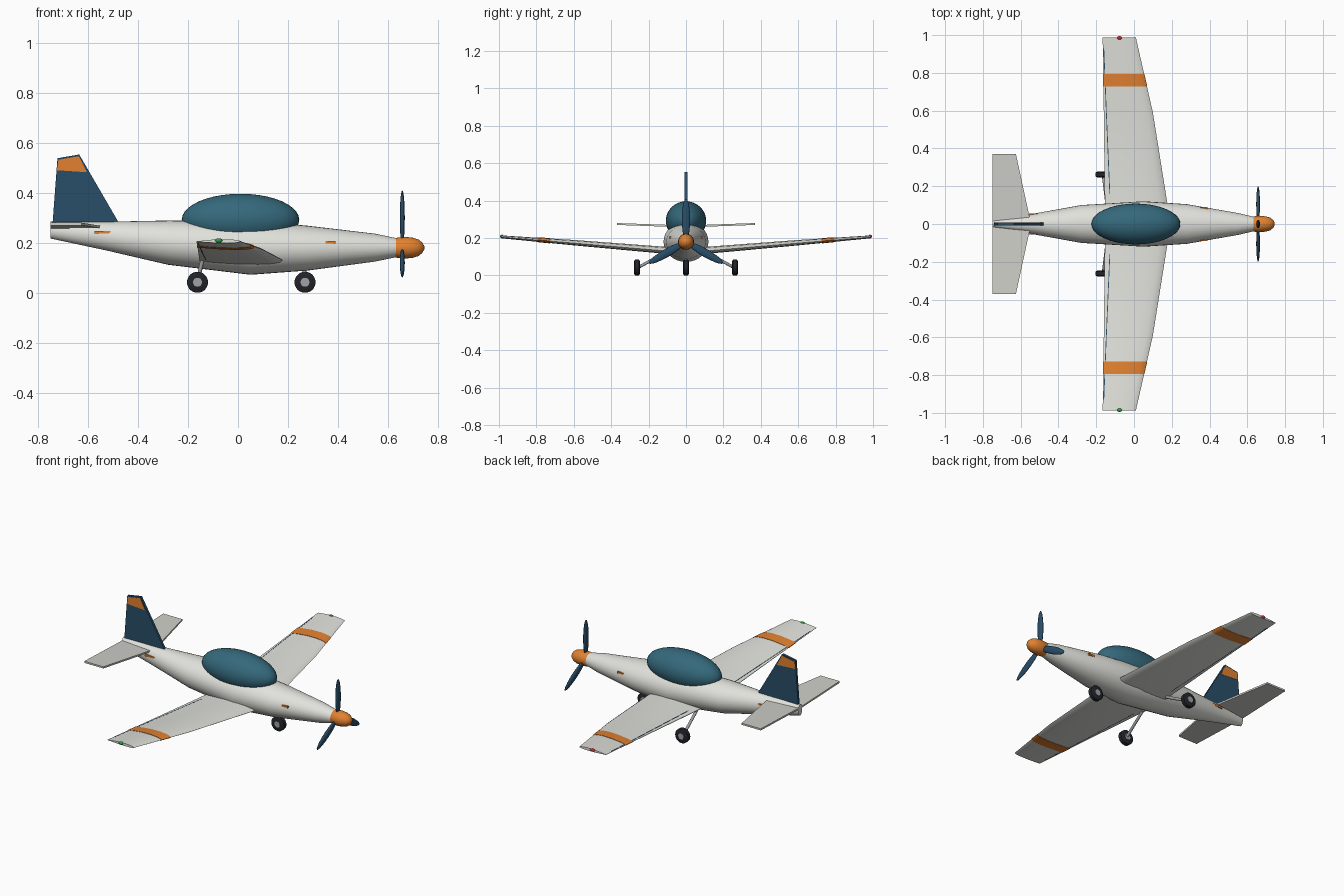
import bpy, bmesh, math
from mathutils import Vector

if "Cube" in bpy.data.objects:
    bpy.data.objects.remove(bpy.data.objects["Cube"])

def mat(name, c):
    m = bpy.data.materials.new(name)
    m.diffuse_color = (*c, 1)
    m.use_nodes = True
    m.node_tree.nodes["Principled BSDF"].inputs["Base Color"].default_value = m.diffuse_color
    return m

WHITE = mat("warm_white", (0.76, 0.76, 0.72))
PALE = mat("pale_grey", (0.62, 0.62, 0.58))
ORANGE = mat("orange", (0.76, 0.22, 0.03))
NAVY = mat("navy", (0.022, 0.075, 0.14))
TEAL = mat("canopy_teal", (0.035, 0.14, 0.2))
BLACK = mat("tyre_black", (0.015, 0.017, 0.022))
STEEL = mat("steel", (0.35, 0.36, 0.38))
RED = mat("red", (0.6, 0.02, 0.03))
GREEN = mat("green", (0.02, 0.35, 0.06))

def finish(name, bm, material, angle=40):
    bmesh.ops.recalc_face_normals(bm, faces=bm.faces)
    me = bpy.data.meshes.new(name)
    bm.to_mesh(me)
    bm.free()
    me.materials.append(material)
    ob = bpy.data.objects.new(name, me)
    bpy.context.collection.objects.link(ob)
    bpy.ops.object.select_all(action='DESELECT')
    ob.select_set(True)
    bpy.context.view_layer.objects.active = ob
    bpy.ops.object.shade_smooth_by_angle(angle=math.radians(angle))
    return ob

def loft(name, rings, material, angle=40):
    """Skin a list of equal-length rings and cap both ends."""
    bm = bmesh.new()
    vs = [[bm.verts.new(p) for p in r] for r in rings]
    n = len(vs[0])
    for a, b in zip(vs, vs[1:]):
        for i in range(n):
            j = (i + 1) % n
            bm.faces.new((a[i], a[j], b[j], b[i]))
    bm.faces.new(vs[0])
    bm.faces.new(vs[-1])
    return finish(name, bm, material, angle)

def ellipse(x, ry, z0, z1, n=32):
    zc, rz = (z0 + z1) / 2, (z1 - z0) / 2
    return [(x, ry * math.cos(2 * math.pi * i / n), zc + rz * math.sin(2 * math.pi * i / n))
            for i in range(n)]

def ball(name, loc, radii, material, seg=24, rot_x=0):
    bm = bmesh.new()
    bmesh.ops.create_uvsphere(bm, u_segments=seg, v_segments=seg // 2, radius=1)
    bmesh.ops.scale(bm, vec=radii, verts=bm.verts)
    ob = finish(name, bm, material, 60)
    ob.location, ob.rotation_euler = loc, (rot_x, 0, 0)
    return ob

def rod(name, a, b, r, material, seg=16):
    a, b = Vector(a), Vector(b)
    bm = bmesh.new()
    bmesh.ops.create_cone(bm, cap_ends=True, segments=seg, radius1=r, radius2=r, depth=(b - a).length)
    ob = finish(name, bm, material)
    ob.location = (a + b) / 2
    ob.rotation_euler = (b - a).to_track_quat('Z', 'Y').to_euler()
    return ob

def plate(name, pts, half, material):
    """Flat upright panel in the xz plane."""
    return loft(name, [[(x, s * half, z) for x, z in pts] for s in (-1, 1)], material, 20)

# Fuselage: x, half width, bottom, top
body = [(-0.75, 0.018, 0.217, 0.284), (-0.53, 0.055, 0.170, 0.284), (-0.28, 0.100, 0.112, 0.289),
        (0.05, 0.120, 0.072, 0.288), (0.28, 0.105, 0.089, 0.268), (0.55, 0.058, 0.125, 0.236),
        (0.635, 0.038, 0.143, 0.218)]
loft("fuselage", [ellipse(*s) for s in body], WHITE)
ball("canopy", (0.01, 0, 0.292), (0.235, 0.108, 0.104), TEAL, 40)

# Wing: span position, leading edge x, trailing edge x, mid z, half thickness
WING = [(0, 0.194, -0.153, 0.122, 0.023), (0.59, 0.10, -0.16, 0.172, 0.017), (0.987, 0.01, -0.166, 0.205, 0.009)]
FOIL = [(0, 0.08), (0.2, 0.55), (0.45, 0.95), (0.7, 1), (0.87, 0.75), (0.96, 0.42), (1, 0),
        (0.96, -0.38), (0.87, -0.6), (0.7, -0.72), (0.45, -0.65), (0.2, -0.38), (0, -0.08)]

def wing_at(y):
    a, b = (WING[0], WING[1]) if abs(y) <= 0.59 else (WING[1], WING[2])
    t = (abs(y) - a[0]) / (b[0] - a[0])
    return [p + (q - p) * t for p, q in zip(a, b)][1:]

def foil(y, grow=0.0):
    le, te, z, th = wing_at(y)
    le, te, th = le + grow, te - grow, th + grow
    return [(te + (le - te) * u, y, z + th * v + math.copysign(grow, v) * 0.5) for u, v in FOIL]

loft("wing", [foil(y) for y in (-0.987, -0.59, 0, 0.59, 0.987)], WHITE)

def hinge_ring(y, x):
    le, te, z, th = wing_at(y)
    u = (x - te) / (le - te)
    h = th * (0.08 + u * 2.35) + 0.0008
    return [(x - 0.002, y, z - h * 0.7), (x + 0.002, y, z - h * 0.7), (x + 0.002, y, z + h), (x - 0.002, y, z + h)]

for s, side in ((1, "left"), (-1, "right")):
    # Wing trim
    loft(side + "_wing_stripe", [foil(s * y, 0.0015) for y in (0.728, 0.795)], ORANGE)
    loft(side + "_aileron_line", [hinge_ring(s * 0.16, -0.128), hinge_ring(s * 0.58, -0.146),
                                  hinge_ring(s * 0.93, -0.16)], NAVY)
    ball(side + "_tip_light", (-0.077, s * 0.985, 0.209), (0.015, 0.010, 0.009), RED if s > 0 else GREEN, 16)
    # Tailplane half
    rings = [[(-0.75, y, z - 0.005), (le, y, z - 0.005), (le, y, z + 0.005), (-0.75, y, z + 0.005)]
             for y, le, z in ((0, -0.545, 0.262), (s * 0.37, -0.625, 0.275))]
    loft(side + "_tailplane", rings, PALE, 20)
    # Small orange side markers
    for nm, x, y, z, ln in (("nose", 0.37, 0.085, 0.203, 0.04), ("tail", -0.542, 0.050, 0.242, 0.064)):
        bm = bmesh.new()
        bmesh.ops.create_cube(bm, size=1)
        bmesh.ops.scale(bm, vec=(ln, 0.012, 0.010), verts=bm.verts)
        finish(f"{side}_{nm}_marker", bm, ORANGE).location = (x, s * y, z)

# Fin with orange cap panel
plate("fin", [(-0.742, 0.272), (-0.472, 0.272), (-0.635, 0.553), (-0.722, 0.538)], 0.007, NAVY)
plate("fin_panel", [(-0.724, 0.490), (-0.604, 0.482), (-0.636, 0.546), (-0.718, 0.532)], 0.0085, ORANGE)

# Spinner and propeller
hub = (0.657, 0, 0.18)
nose = [(0.622, 0.036), (0.64, 0.041), (0.672, 0.043), (0.70, 0.040), (0.722, 0.033), (0.737, 0.021), (0.745, 0.006)]
loft("spinner", [ellipse(x, r, 0.18 - r, 0.18 + r, 24) for x, r in nose], ORANGE)
for i in range(3):
    a = i * 2 * math.pi / 3
    ball(f"propeller_blade_{i + 1}", (hub[0], -0.12 * math.sin(a), hub[2] + 0.12 * math.cos(a)),
         (0.010, 0.022, 0.11), NAVY, 20, a)

# Landing gear
def wheel(name, x, y):
    bm = bmesh.new()
    prof = [(-0.015, 0.034), (-0.011, 0.042), (0.011, 0.042), (0.015, 0.034)]
    bm.free()
    n = 28
    loft(name, [[(x + r * math.cos(2 * math.pi * i / n), y + d, 0.042 + r * math.sin(2 * math.pi * i / n))
                 for i in range(n)] for d, r in prof], BLACK)
    rod(name + "_hub", (x, y - 0.017, 0.042), (x, y + 0.017, 0.042), 0.018, STEEL, 20)

wheel("nose_wheel", 0.268, 0)
rod("nose_strut", (0.268, 0, 0.045), (0.262, 0, 0.13), 0.008, STEEL)
for s, side in ((1, "left"), (-1, "right")):
    wheel(side + "_main_wheel", -0.162, s * 0.262)
    rod(side + "_main_strut", (-0.162, s * 0.255, 0.043), (-0.143, s * 0.10, 0.128), 0.008, STEEL)
